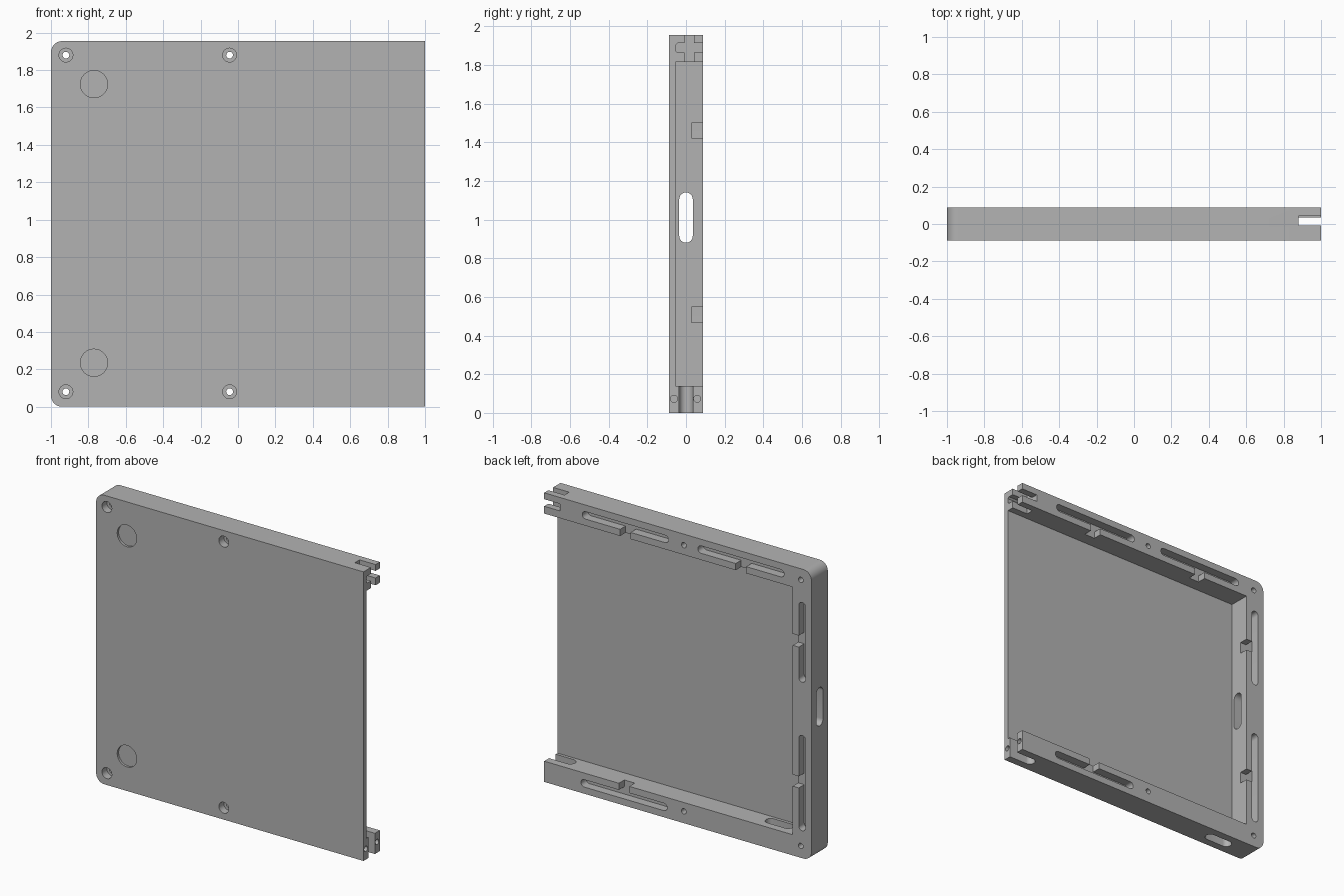
import bpy, bmesh, math

if "Cube" in bpy.data.objects:
    bpy.data.objects.remove(bpy.data.objects["Cube"], do_unlink=True)

HALF_D = 0.0875     # half depth of the case
HEIGHT = 1.955
WALL = 0.14         # rail width
PANEL_Y = -0.055    # inner surface of the front panel
FAR = 0.2           # overshoot for cutters

grey = bpy.data.materials.new("plain_grey")
grey.use_nodes = True
colour = (0.45, 0.45, 0.45, 1)
grey.diffuse_color = colour
grey.node_tree.nodes["Principled BSDF"].inputs["Base Color"].default_value = colour

PLACE = {
    "x": lambda u, v, t: (t, u, v),
    "y": lambda u, v, t: (u, t, v),
    "z": lambda u, v, t: (u, v, t),
}


def prism(name, outline, axis, lo, hi):
    """Closed prism with a 2D outline, running along one axis."""
    bm = bmesh.new()
    ends = [[bm.verts.new(PLACE[axis](u, v, t)) for u, v in outline] for t in (lo, hi)]
    for ring in ends:
        bm.faces.new(ring)
    n = len(outline)
    for i in range(n):
        j = (i + 1) % n
        bm.faces.new((ends[0][i], ends[0][j], ends[1][j], ends[1][i]))
    bmesh.ops.recalc_face_normals(bm, faces=bm.faces)
    mesh = bpy.data.meshes.new(name)
    bm.to_mesh(mesh)
    bm.free()
    obj = bpy.data.objects.new(name, mesh)
    bpy.context.collection.objects.link(obj)
    return obj


def rect(u0, u1, v0, v1):
    return [(u0, v0), (u1, v0), (u1, v1), (u0, v1)]


def arc(u, v, r, start, end, steps):
    angles = [math.radians(start + (end - start) * i / steps) for i in range(steps + 1)]
    return [(u + r * math.cos(a), v + r * math.sin(a)) for a in angles]


def circle(u, v, r):
    return arc(u, v, r, 0, 360, 32)[:-1]


def stadium(u0, u1, v0, v1):
    """Rectangle with fully rounded short ends."""
    if u1 - u0 > v1 - v0:
        r, v = (v1 - v0) / 2, (v0 + v1) / 2
        return arc(u1 - r, v, r, -90, 90, 12) + arc(u0 + r, v, r, 90, 270, 12)
    r, u = (u1 - u0) / 2, (u0 + u1) / 2
    return arc(u, v1 - r, r, 0, 180, 12) + arc(u, v0 + r, r, 180, 360, 12)


# Case body with two rounded corners on the closed side
R = 0.06
body_outline = ([(1, 0), (1, HEIGHT)]
                + arc(R - 1, HEIGHT - R, R, 90, 180, 10)
                + arc(R - 1, R, R, 180, 270, 10))
case = prism("case_frame", body_outline, "y", -HALF_D, HALF_D)
case.data.materials.append(grey)


def cut(outline, axis, lo, hi):
    cutter = prism("cutter", outline, axis, lo, hi)
    cutter.hide_render = True
    mod = case.modifiers.new("cut", "BOOLEAN")
    mod.operation = "DIFFERENCE"
    mod.solver = "EXACT"
    mod.object = cutter
    bpy.ops.object.select_all(action="DESELECT")
    bpy.context.view_layer.objects.active = case
    case.select_set(True)
    bpy.ops.object.modifier_apply(modifier=mod.name)
    bpy.data.objects.remove(cutter, do_unlink=True)


# Main bay, open at the back and at one side
cut(rect(WALL - 1, 1 + FAR, WALL, HEIGHT - WALL), "y", PANEL_Y, FAR)

# Counterbored screw holes
for x in (-0.92, -0.045):
    for z in (0.08, 1.88):
        cut(circle(x, z, 0.018), "y", -FAR, FAR)
        cut(circle(x, z, 0.037), "y", -FAR, -0.035)

# Shallow round recesses in the front panel
for z in (0.235, 1.725):
    cut(circle(-0.77, z, 0.073), "y", -FAR, -0.072)

# Openings through the side wall and the bottom rail
cut(stadium(-0.035, 0.035, 0.88, 1.14), "x", -1 - FAR, -0.8)
cut(stadium(-0.8, -0.6, -0.035, 0.035), "z", -FAR, 0.3)

# Rear pockets in the rails, each with a notch into the bay
FLOOR = 0.029
MID = 0.07          # pocket centreline from the outer edge
W = 0.025           # pocket half width
N = 0.039           # notch half width
for x0, x1 in ((0.07, 0.715), (-0.795, -0.15)):
    mid = (x0 + x1) / 2
    z = HEIGHT - MID
    cut(stadium(x0, x1, z - W, z + W), "y", FLOOR, FAR)
    cut(rect(mid - N, mid + N, HEIGHT - WALL - 0.02, z), "y", FLOOR, FAR)
cut(stadium(0.08, 0.725, MID - W, MID + W), "y", FLOOR, FAR)
cut(rect(0.402 - N, 0.402 + N, MID, WALL + 0.02), "y", FLOOR, FAR)
for z0, z1 in ((1.19, 1.73), (0.185, 0.83)):
    mid = (z0 + z1) / 2
    x = MID - 1
    cut(stadium(x - W, x + W, z0, z1), "y", FLOOR, FAR)
    cut(rect(x, WALL - 0.98, mid - N, mid + N), "y", FLOOR, FAR)

# Crossed slots in the open end of the top rail
cut(rect(0.88, 1 + FAR, -0.008, 0.042), "z", 1.7, HEIGHT + FAR)
cross = [(FAR, 1.864), (FAR, 1.912), (-0.045, 1.912),
         (-0.055, 1.902), (-0.055, 1.874), (-0.045, 1.864)]
cut(cross, "x", 0.88, 1 + FAR)

# Hinge slot and pin holes in the open end of the bottom rail
cut(stadium(0.83, 1 + FAR, -0.035, 0.035), "z", -FAR, 0.3)
for y in (-0.062, 0.058):
    cut(circle(y, 0.073, 0.018), "x", 0.85, 1 + FAR)

bpy.ops.object.shade_smooth_by_angle(angle=math.radians(30))
